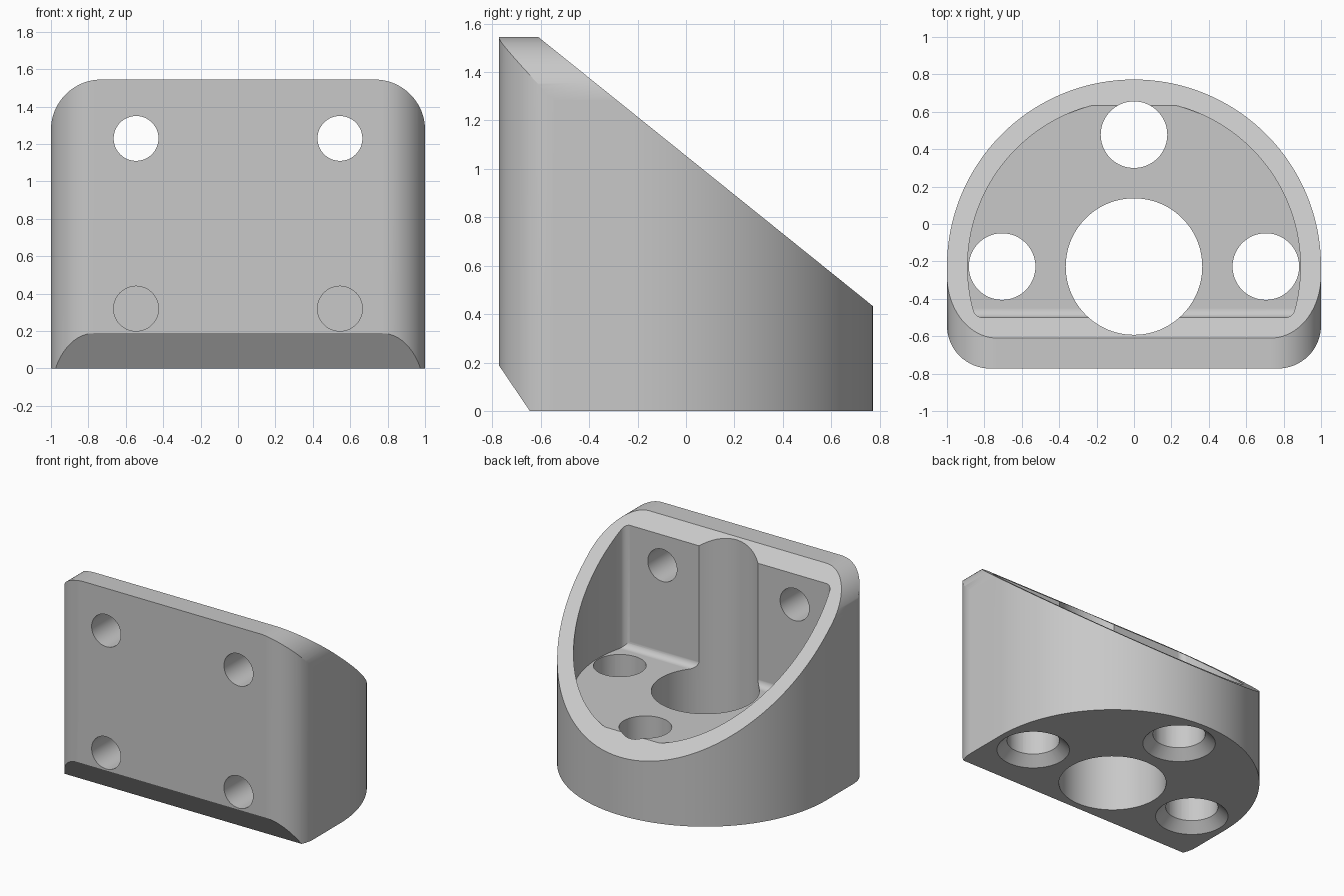
import bpy, bmesh
from math import cos, sin, pi, atan2, sqrt, radians
from mathutils import Matrix

if "Cube" in bpy.data.objects:
    bpy.data.objects.remove(bpy.data.objects["Cube"], do_unlink=True)

CY = -0.2275        # centre of the round back and main bore
FRONT = -0.7725     # flat mounting face
WALL = -0.5         # inside of the front wall
FLOOR = 0.545       # cavity floor height

grey = bpy.data.materials.new("light_grey")
grey.use_nodes = True
grey.diffuse_color = (0.58, 0.58, 0.58, 1)
grey.node_tree.nodes["Principled BSDF"].inputs["Base Color"].default_value = (0.58, 0.58, 0.58, 1)


def arc(cx, cy, r, a0, a1, n):
    return [(cx + r * cos(a0 + (a1 - a0) * i / n), cy + r * sin(a0 + (a1 - a0) * i / n))
            for i in range(n + 1)]


def make_object(name, bm):
    bm.normal_update()
    mesh = bpy.data.meshes.new(name)
    bm.to_mesh(mesh)
    bm.free()
    mesh.materials.append(grey)
    obj = bpy.data.objects.new(name, mesh)
    bpy.context.scene.collection.objects.link(obj)
    return obj


def prism(name, outline, axis, low, high):
    """Closed solid from a counter-clockwise outline, faces wound outward."""
    place = {"x": lambda a, b, d: (d, a, b),
             "y": lambda a, b, d: (a, d, b),
             "z": lambda a, b, d: (a, b, d)}[axis]
    if axis == "y":
        outline = outline[::-1]
    bm = bmesh.new()
    start = [bm.verts.new(place(a, b, low)) for a, b in outline]
    end = [bm.verts.new(place(a, b, high)) for a, b in outline]
    bm.faces.new(start[::-1])
    bm.faces.new(end)
    for i in range(len(outline)):
        bm.faces.new((start[i - 1], start[i], end[i], end[i - 1]))
    return make_object(name, bm)


def combine(target, cutter, operation):
    """Apply a boolean and discard the cutter."""
    mod = target.modifiers.new("cut", "BOOLEAN")
    mod.operation, mod.solver, mod.object = operation, "EXACT", cutter
    graph = bpy.context.evaluated_depsgraph_get()
    result = bpy.data.meshes.new_from_object(target.evaluated_get(graph))
    if not result.polygons:
        raise RuntimeError(f"{operation} of {target.name} ({len(target.data.polygons)} faces) "
                           f"with {cutter.name} ({len(cutter.data.polygons)} faces) is empty")
    target.modifiers.clear()
    target.data = result
    bpy.data.objects.remove(cutter, do_unlink=True)


def bore(name, x, y, r, low, high, axis="z", n=64):
    return prism(name, arc(x, y, r, 0, 2 * pi * (n - 1) / n, n - 1), axis, low, high)


# Body: half-round plan with rounded front corners
R = 0.23
plan = (arc(0, CY, 1, 0, pi, 96)
        + arc(-1 + R, FRONT + R, R, pi, 1.5 * pi, 16)
        + arc(1 - R, FRONT + R, R, 1.5 * pi, 2 * pi, 16))
body = prism("angled_bracket", plan, "z", -0.5, 2)

# Sloped top and chamfered lower front edge
side = [(-0.645, 0), (1, 0), (1, 0.25), (-0.865, 1.75), (-1, 1.75), (-1, 0.525)]
combine(body, prism("side_profile", side, "x", -1.5, 1.5), "INTERSECT")

# Flat top with rounded shoulders
T, W, H = 0.27, 1.0003, 1.545
front = ([(-W, -1), (W, -1)] + arc(W - T, H - T, T, 0, pi / 2, 20)
         + arc(-W + T, H - T, T, pi / 2, pi, 20))
combine(body, prism("front_profile", front, "y", -2, 2), "INTERSECT")

# Cavity: round back, filleted corners and filleted foot of the front wall
IR, F = 0.89, 0.05
fy = WALL + F
fx = sqrt((IR - F) ** 2 - (fy - CY) ** 2)
a = atan2(fy - CY, fx)
pocket = (arc(0, CY, IR, a, pi - a, 96)
          + arc(-fx, fy, F, pi - a, 1.5 * pi, 8)[1:]
          + arc(fx, fy, F, 1.5 * pi, 2 * pi + a, 8)[:-1])
cavity = prism("cavity", pocket, "z", 0.3, 2)
foot = (arc(WALL - 0.0003 + F, FLOOR + F, F, pi, 1.5 * pi, 8)
        + [(1, FLOOR), (1, 2.5), (WALL - 0.0003, 2.5)])
combine(cavity, prism("cavity_foot", foot, "x", -1.5, 1.5), "INTERSECT")
combine(body, cavity, "DIFFERENCE")

# Main bore, which also grooves the front wall
combine(body, bore("main_bore", 0, CY, 0.365, -1, 3, n=96), "DIFFERENCE")

# Three vertical screw holes, countersunk underneath
for x, y in ((0, CY + 0.705), (-0.705, CY), (0.705, CY)):
    combine(body, bore("screw_hole", x, y, 0.178, -1, 3), "DIFFERENCE")
    cone = bmesh.new()
    bmesh.ops.create_cone(cone, cap_ends=True, segments=64, radius1=0.267, radius2=0.167,
                          depth=0.1, matrix=Matrix.Translation((x, y, 0.03)))
    combine(body, make_object("countersink", cone), "DIFFERENCE")

# Front holes: upper pair through the wall, lower pair blind
for x in (-0.545, 0.545):
    combine(body, bore("upper_hole", x, 1.23, 0.12, -1, -0.4, "y", 48), "DIFFERENCE")
    combine(body, bore("lower_hole", x, 0.32, 0.12, -1, WALL, "y", 48), "DIFFERENCE")

# Smooth shading with sharp edges kept
bpy.ops.object.select_all(action="DESELECT")
body.select_set(True)
bpy.context.view_layer.objects.active = body
bpy.ops.object.shade_smooth_by_angle(angle=radians(25))
weighted = body.modifiers.new("even_shading", "WEIGHTED_NORMAL")
weighted.keep_sharp = True
